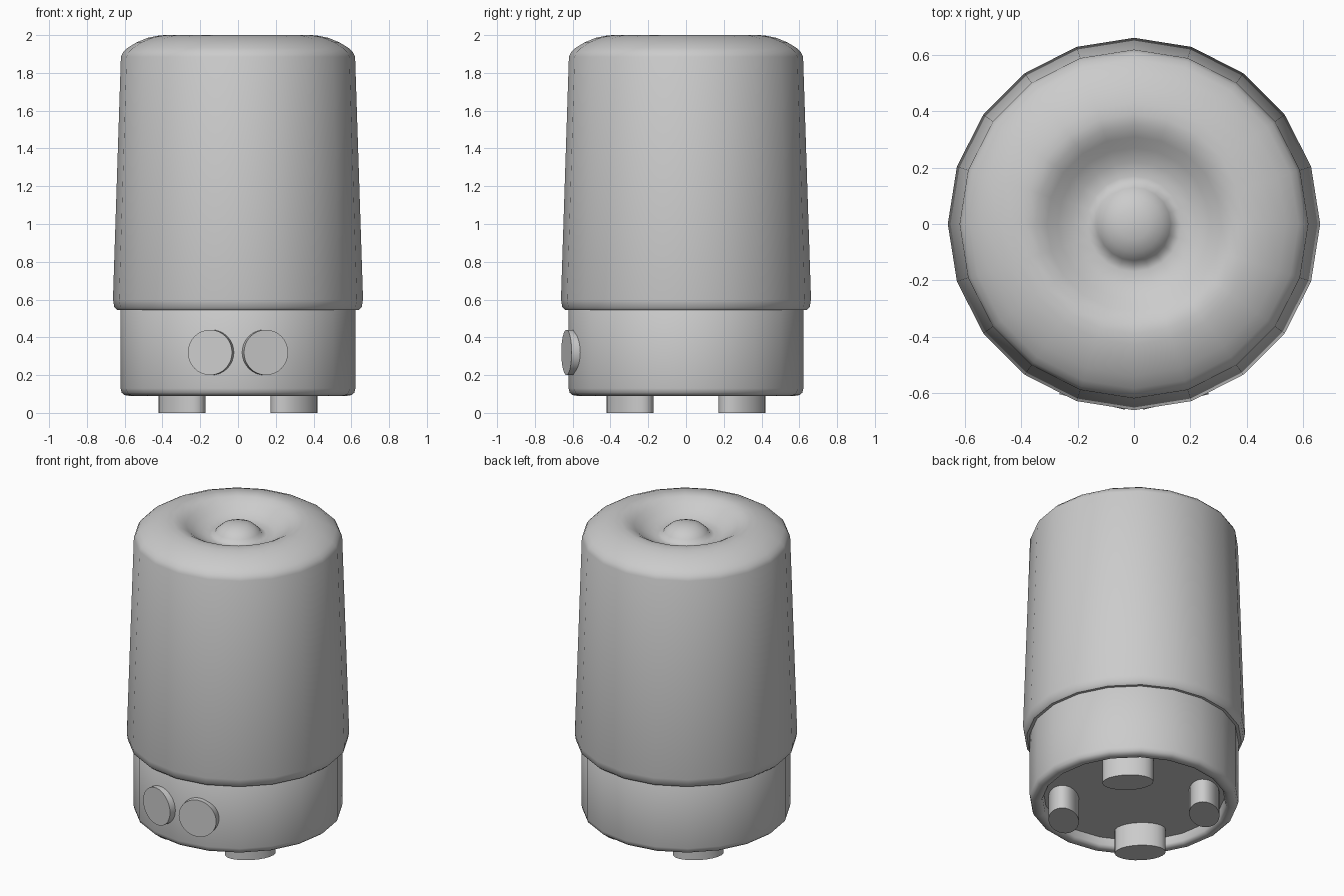
import bpy, bmesh, math
from mathutils import Matrix, Vector

if "Cube" in bpy.data.objects:
    bpy.data.objects.remove(bpy.data.objects["Cube"])

grey = bpy.data.materials.new("matte grey")
grey.diffuse_color = (0.6, 0.6, 0.6, 1)
grey.use_nodes = True
grey.node_tree.nodes["Principled BSDF"].inputs["Base Color"].default_value = grey.diffuse_color


def finish(bm, name, angle=45):
    """Turn a bmesh into a smooth shaded object with crisp corners."""
    bmesh.ops.recalc_face_normals(bm, faces=bm.faces)
    mesh = bpy.data.meshes.new(name)
    bm.to_mesh(mesh)
    bm.free()
    mesh.materials.append(grey)
    ob = bpy.data.objects.new(name, mesh)
    bpy.context.collection.objects.link(ob)
    bpy.ops.object.select_all(action='DESELECT')
    ob.select_set(True)
    bpy.context.view_layer.objects.active = ob
    bpy.ops.object.shade_smooth_by_angle(angle=math.radians(angle))
    return ob


def lathe(name, profile, sides=20):
    """Spin an (r, z) profile around the z axis."""
    bm = bmesh.new()
    verts = [bm.verts.new((r, 0, z)) for r, z in profile]
    edges = [bm.edges.new(pair) for pair in zip(verts, verts[1:])]
    bmesh.ops.spin(bm, geom=verts + edges, cent=(0, 0, 0), axis=(0, 0, 1),
                   angle=2 * math.pi, steps=sides)
    bmesh.ops.remove_doubles(bm, verts=bm.verts, dist=0.0005)
    return finish(bm, name)


def cylinder(name, matrix, sides):
    """Unit cylinder (radius 1, height 1) placed by a matrix."""
    bm = bmesh.new()
    bmesh.ops.create_cone(bm, cap_ends=True, segments=sides, radius1=1,
                          radius2=1, depth=1, matrix=matrix)
    return finish(bm, name)


# Tapered cover with rounded shoulder, dished top and central dome
lathe("cover", [
    (0.60, 0.545), (0.64, 0.545), (0.655, 0.56), (0.662, 0.60),
    (0.62, 1.885), (0.608, 1.91), (0.585, 1.932), (0.54, 1.96),
    (0.48, 1.985), (0.43, 1.996), (0.39, 2.0), (0.35, 1.992),
    (0.31, 1.968), (0.27, 1.938), (0.22, 1.912), (0.17, 1.902),
    (0.145, 1.908), (0.13, 1.93), (0.10, 1.957), (0.055, 1.975), (0, 1.98)])

# Base drum with rounded lower rim and recessed underside
lathe("base", [
    (0.61, 0.58), (0.622, 0.56), (0.622, 0.13), (0.616, 0.107),
    (0.60, 0.094), (0.575, 0.09), (0.555, 0.095), (0.545, 0.11),
    (0.54, 0.155), (0, 0.155)])

# Four oval feet, wide side along the rim
for i in range(4):
    a = math.radians(45 + 90 * i)
    m = (Matrix.Rotation(a, 4, 'Z') @ Matrix.Translation((0.42, 0, 0.08))
         @ Matrix.Diagonal((0.09, 0.152, 0.16, 1)))
    cylinder(f"foot_{i + 1}", m, 24)

# Two round knobs on the front, each facing radially outward
for side, label in ((-1, "left"), (1, "right")):
    a = math.radians(-90 + side * 13.2)
    m = (Matrix.Rotation(a, 4, 'Z') @ Matrix.Translation((0.61, 0, 0.32))
         @ Matrix.Rotation(math.pi / 2, 4, 'Y')
         @ Matrix.Diagonal((0.12, 0.12, 0.08, 1)))
    cylinder(f"{label}_knob", m, 32)
